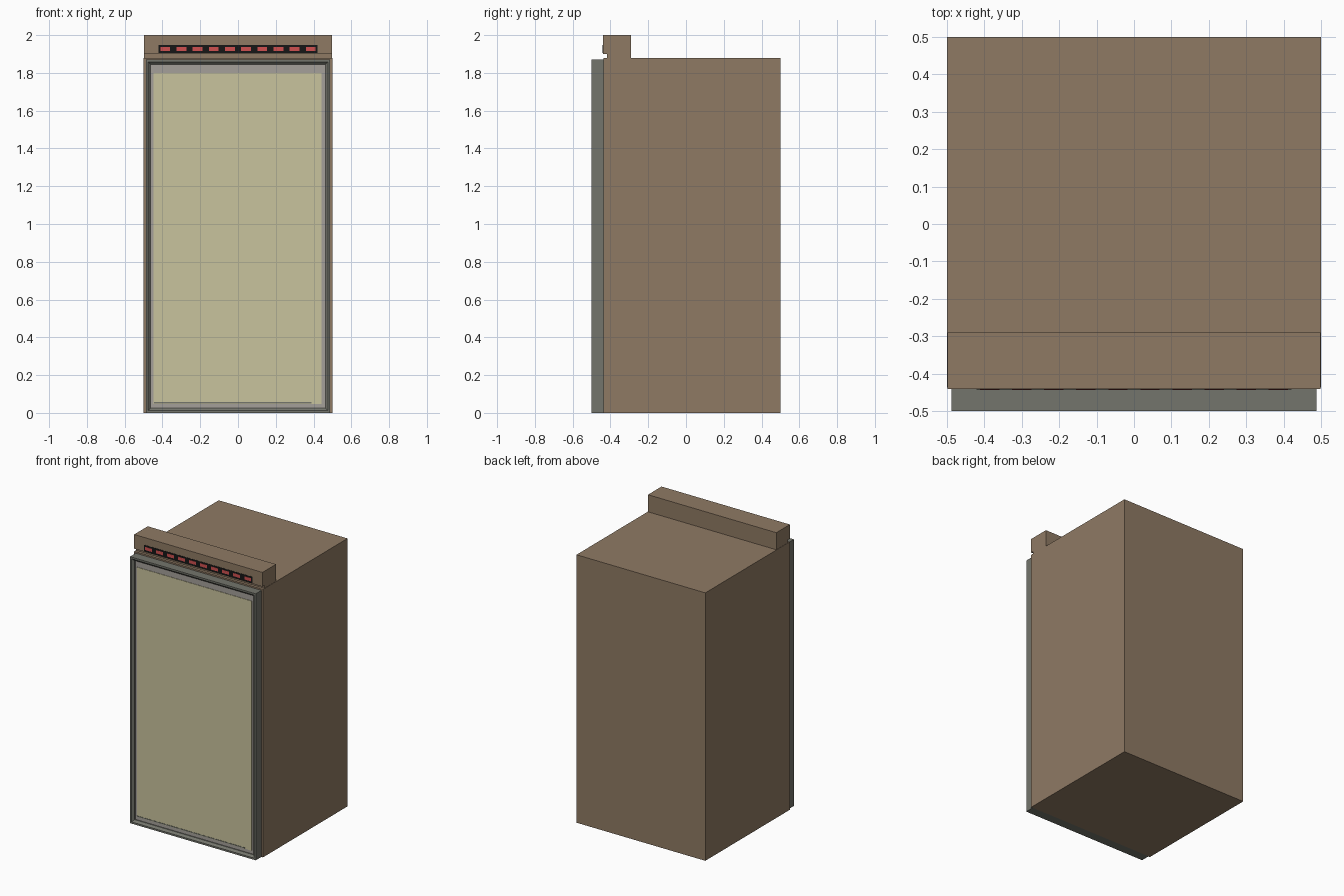
import bpy, bmesh

if "Cube" in bpy.data.objects:
    bpy.data.objects.remove(bpy.data.objects["Cube"])


def material(name, r, g, b):
    m = bpy.data.materials.new(name)
    m.diffuse_color = (r, g, b, 1)
    m.use_nodes = True
    m.node_tree.nodes["Principled BSDF"].inputs["Base Color"].default_value = m.diffuse_color
    return m


BROWN = material("brown_casing", 0.275, 0.195, 0.127)
FRAME = material("dark_frame", 0.174, 0.178, 0.15)
GREY = material("light_grey", 0.376, 0.352, 0.323)
OLIVE = material("pale_olive", 0.584, 0.552, 0.337)
BLACK = material("black", 0.008, 0.008, 0.008)
RED = material("red_light", 0.63, 0.08, 0.08)


def finish(name, bm, mat):
    bmesh.ops.recalc_face_normals(bm, faces=bm.faces)
    me = bpy.data.meshes.new(name)
    bm.to_mesh(me)
    bm.free()
    me.materials.append(mat)
    ob = bpy.data.objects.new(name, me)
    bpy.context.collection.objects.link(ob)
    return ob


def box(name, x, y, z, mat):
    """Box from (min, max) ranges."""
    bm = bmesh.new()
    bmesh.ops.create_cube(bm, size=1)
    for v in bm.verts:
        for i, (lo, hi) in enumerate((x, y, z)):
            v.co[i] = lo if v.co[i] < 0 else hi
    return finish(name, bm, mat)


def extrude_x(name, profile, half, mat):
    """Side profile of (y, z) points extruded across the width."""
    bm = bmesh.new()
    ends = [[bm.verts.new((s * half, y, z)) for y, z in profile] for s in (-1, 1)]
    for e in ends:
        bm.faces.new(e)
    n = len(profile)
    for i in range(n):
        j = (i + 1) % n
        bm.faces.new((ends[0][i], ends[0][j], ends[1][j], ends[1][i]))
    return finish(name, bm, mat)


def rect_frame(name, half, z0, z1, profile, mat):
    """Sweep a closed profile of (inset, y) points around a rectangle."""
    bm = bmesh.new()
    rings = []
    for d, y in profile:
        w = half - d
        rings.append([bm.verts.new((x, y, z)) for x, z in
                      ((-w, z0 + d), (w, z0 + d), (w, z1 - d), (-w, z1 - d))])
    for a, b in zip(rings, rings[1:] + rings[:1]):
        for i in range(4):
            j = (i + 1) % 4
            bm.faces.new((a[i], a[j], b[j], b[i]))
    return finish(name, bm, mat)


# Cabinet
box("cabinet_body", (-0.5, 0.5), (-0.437, 0.5), (0, 1.88), BROWN)

# Header with a shadow gap underneath
extrude_x("header", [(-0.44, 1.9), (-0.44, 2.0), (-0.29, 2.0), (-0.29, 1.88),
                     (-0.418, 1.88), (-0.418, 1.9)], 0.498, BROWN)

# Light strip
box("display_strip", (-0.42, 0.42), (-0.4415, -0.43), (1.904, 1.948), BLACK)
for i in range(10):
    cx = (i - 4.5) * 0.0855
    box(f"display_light_{i + 1}", (cx - 0.026, cx + 0.026),
        (-0.443, -0.435), (1.915, 1.937), RED)

# Door with raised rim
rect_frame("door_frame", 0.488, 0, 1.87,
           [(0, -0.435), (0, -0.5), (0.012, -0.5), (0.026, -0.486), (0.026, -0.435)], FRAME)
box("door_backing", (-0.463, 0.463), (-0.479, -0.435), (0.025, 1.845), GREY)
box("door_panel", (-0.447, 0.443), (-0.482, -0.47), (0.048, 1.80), OLIVE)
box("door_slot", (-0.445, 0.39), (-0.4835, -0.48), (0.05, 0.057), FRAME)
